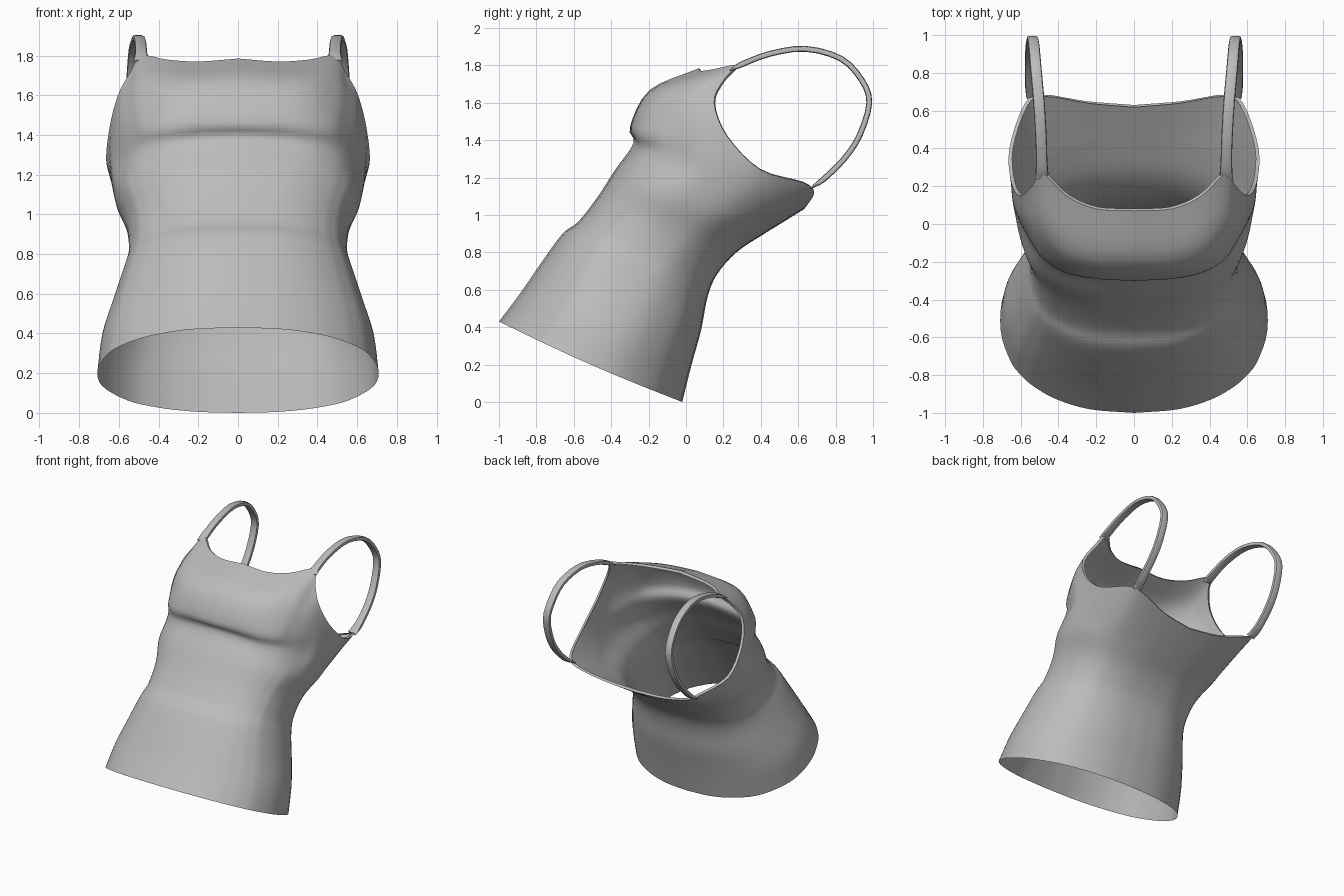
import bpy, bmesh, math
from mathutils import Vector as V

if "Cube" in bpy.data.objects:
    bpy.data.objects.remove(bpy.data.objects["Cube"])

fabric = bpy.data.materials.new("grey_fabric")
fabric.diffuse_color = (0.5, 0.5, 0.5, 1)
fabric.use_nodes = True
fabric.node_tree.nodes["Principled BSDF"].inputs["Base Color"].default_value = fabric.diffuse_color


def spline(pts, n):
    """Smooth curve through points, n samples per span."""
    out = []
    p = [2 * pts[0] - pts[1]] + list(pts) + [2 * pts[-1] - pts[-2]]
    for i in range(1, len(p) - 2):
        a, b, c, d = p[i - 1:i + 3]
        for k in range(n):
            t = k / n
            out.append(0.5 * (2 * b + (c - a) * t + (2 * a - 5 * b + 4 * c - d) * t * t
                              + (3 * b - a - 3 * c + d) * t ** 3))
    return out + [pts[-1]]


def grid_object(name, rows, closed=False):
    """Skin a list of point rows and mirror it across x."""
    bm = bmesh.new()
    vs = [[bm.verts.new(p) for p in r] for r in rows]
    n = len(rows[0])
    for r0, r1 in zip(vs, vs[1:]):
        for j in range(n if closed else n - 1):
            k = (j + 1) % n
            bm.faces.new((r0[j], r0[k], r1[k], r1[j]))
    if closed:
        bm.faces.new(vs[0][::-1])
        bm.faces.new(vs[-1])
        bmesh.ops.recalc_face_normals(bm, faces=bm.faces)
    me = bpy.data.meshes.new(name)
    bm.to_mesh(me)
    bm.free()
    me.materials.append(fabric)
    ob = bpy.data.objects.new(name, me)
    bpy.context.collection.objects.link(ob)
    m = ob.modifiers.new("mirror", 'MIRROR')
    m.merge_threshold = 0.002
    bpy.ops.object.select_all(action='DESELECT')
    ob.select_set(True)
    bpy.context.view_layer.objects.active = ob
    bpy.ops.object.shade_smooth_by_angle(angle=math.radians(50))
    return ob


# Torso rings: front y, z, back y, z, half width, roundness
RINGS = [(-1.0, .43, -.02, 0, .708, .9), (-.88, .59, .03, .2, .685, .9),
         (-.77, .75, .08, .38, .63, .87), (-.66, .90, .115, .56, .575, .83),
         (-.575, .965, .165, .68, .55, .8), (-.47, 1.10, .27, .80, .56, .8),
         (-.38, 1.24, .42, .90, .61, .8)]
ANGLES = [0, 17, 33, 46, 55, 66, 85, 105, 130, 148, 165, 180]


def ring(fy, fz, by, bz, w, e):
    pts = []
    for a in ANGLES:
        c, s = math.cos(math.radians(a)), abs(math.sin(math.radians(a)))
        k = (1 - math.copysign(abs(c) ** e, c)) / 2
        x = 0 if a in (0, 180) else w * s ** e
        sag = .015 * math.sin(math.pi * k)
        pts.append(V((x, fy + (by - fy) * k, fz + (bz - fz) * k - sag)))
    return pts


rows = [ring(*r) for r in RINGS]

# Top edge: neckline, armhole, back edge
top = [V(p) for p in [
    (0, .07, 1.785), (.2, .08, 1.77), (.36, .15, 1.78), (.487, .27, 1.80), (.54, .20, 1.72),
    (.605, .15, 1.6), (.65, .22, 1.42), (.66, .40, 1.24), (.58, .635, 1.17), (.485, .685, 1.12),
    (.25, .65, 1.055), (0, .63, 1.03)]]
# Crease below the bust and fullest line of the bust
crease = [V(p) for p in [
    (0, -.28, 1.385), (.2, -.27, 1.375), (.36, -.245, 1.355), (.47, -.185, 1.335),
    (.535, -.115, 1.31), (.59, -.02, 1.26), (.635, .08, 1.20)]]
bust = [V(p) for p in [
    (0, -.30, 1.47), (.2, -.29, 1.47), (.36, -.255, 1.46), (.475, -.185, 1.45),
    (.54, -.095, 1.43), (.605, .02, 1.40), (.645, .14, 1.31)]]
for j in range(7, 12):
    crease.append(rows[-1][j].lerp(top[j], .3))
    bust.append(rows[-1][j].lerp(top[j], .55))
swell = [1, 1, .95, .75, .5, .2, 0, 0, 0, 0, 0, 0]
upper = [b.lerp(t, .5) + V((.02 * w if 0 < j < 6 else 0, -.08 * w, .04 * w))
         for j, (b, t, w) in enumerate(zip(bust, top, swell))]
rows += [crease, bust, upper, top]

# Resample in both directions
rows = [spline(r, 4) for r in rows]
cols = [spline(list(c), 4) for c in zip(*rows)]
rows = [list(r) for r in zip(*cols)]

# Narrow turned-in rim along the top edge
rim = []
for p in rows[-1]:
    d = (V((0, .35, 1.42)) - p).normalized() * .02
    rim.append(p + V((0 if p.x < 1e-4 else d.x, d.y, d.z)))
rows.append(rim)
for r in rows:
    r[0].x = r[-1].x = 0
grid_object("top_body", rows)

# Shoulder straps: flat rounded band swept along a loop, thinning into the body
path = spline([V(p) for p in [
    (.488, .235, 1.772), (.488, .30, 1.806), (.492, .45, 1.862), (.503, .64, 1.888),
    (.52, .83, 1.835), (.53, .94, 1.72), (.538, .98, 1.6), (.545, .93, 1.43),
    (.548, .85, 1.305), (.545, .74, 1.195), (.532, .67, 1.145)]], 3)
band = []
for i, p in enumerate(path):
    t = (path[min(i + 1, len(path) - 1)] - path[max(i - 1, 0)]).normalized()
    side = (V((1, 0, 0)) - t * t.x).normalized()
    out = t.cross(side)
    end = min(i, len(path) - 1 - i)
    hw = .03 + .008 * max(0, 1 - end / 4)
    th = .016 * min(1, .35 + end / 4)
    band.append([p + side * hw * math.copysign(abs(math.cos(a)) ** .6, math.cos(a))
                 + out * th * math.copysign(abs(math.sin(a)) ** .6, math.sin(a))
                 for a in [math.tau * k / 10 for k in range(10)]])
grid_object("shoulder_straps", band, closed=True)
